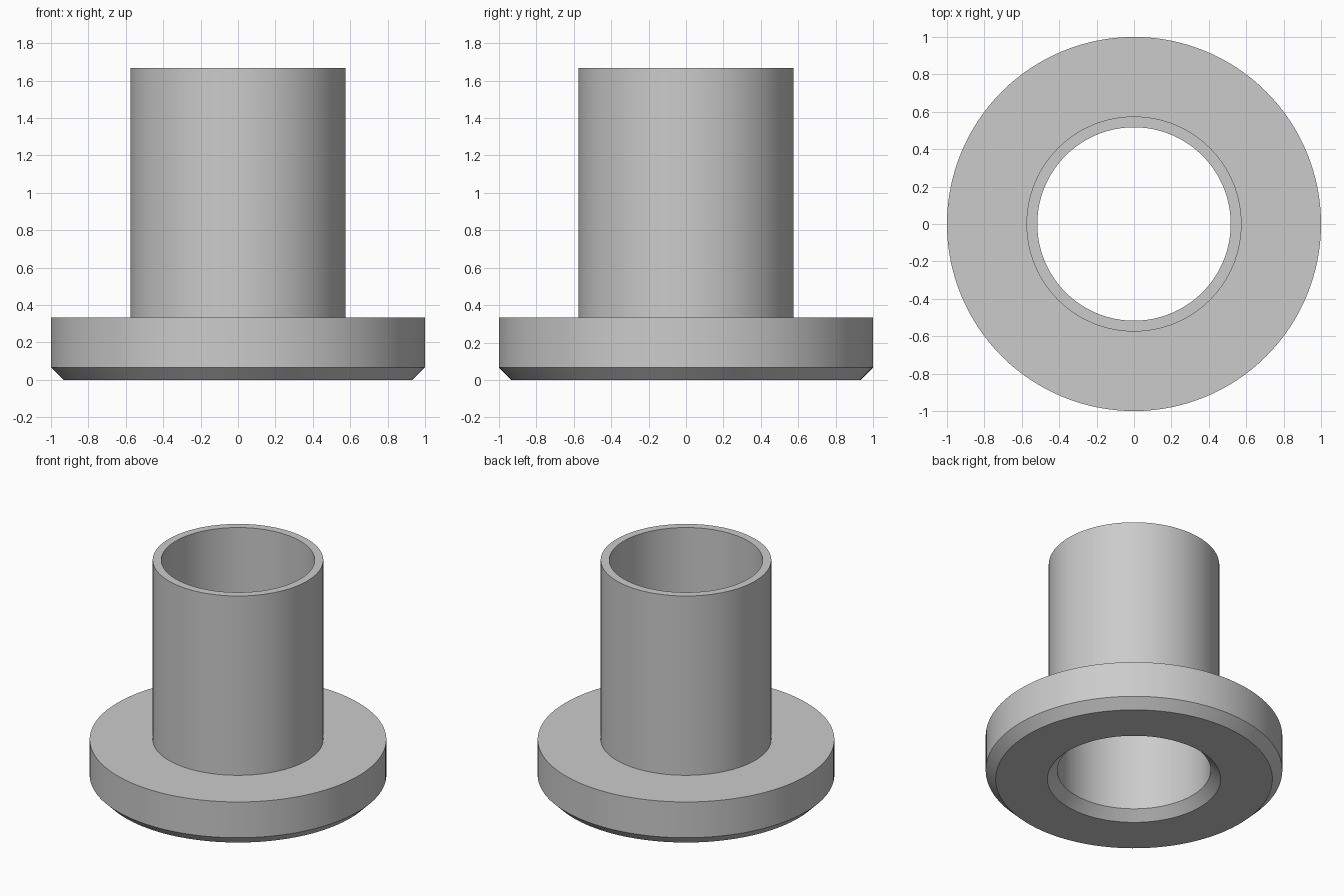
import bpy
import bmesh
import math

# Remove the default cube only
cube = bpy.data.objects.get("Cube")
if cube:
    bpy.data.objects.remove(cube, do_unlink=True)

# Plain grey material
GREY = (0.6, 0.6, 0.6, 1.0)
grey = bpy.data.materials.new("plain grey")
grey.use_nodes = True
grey.diffuse_color = GREY
grey.node_tree.nodes["Principled BSDF"].inputs["Base Color"].default_value = GREY

# Main dimensions
FLANGE_R, TUBE_R, BORE_R = 1.0, 0.575, 0.517
FLANGE_H, TOTAL_H, CHAMFER = 0.333, 1.667, 0.067
SEGMENTS = 128


def lathe(name, profile, material):
    """Revolve a closed (radius, height) profile around z."""
    bm = bmesh.new()
    verts = [bm.verts.new((r, 0, z)) for r, z in profile]
    edges = [bm.edges.new((a, b)) for a, b in zip(verts, verts[1:] + verts[:1])]
    bmesh.ops.spin(bm, geom=verts + edges, cent=(0, 0, 0), axis=(0, 0, 1),
                   angle=math.tau, steps=SEGMENTS, use_merge=True)
    bmesh.ops.remove_doubles(bm, verts=bm.verts, dist=0.0001)
    bmesh.ops.recalc_face_normals(bm, faces=bm.faces)
    mesh = bpy.data.meshes.new(name)
    bm.to_mesh(mesh)
    bm.free()
    mesh.materials.append(material)
    obj = bpy.data.objects.new(name, mesh)
    bpy.context.collection.objects.link(obj)
    bpy.ops.object.select_all(action="DESELECT")
    obj.select_set(True)
    bpy.context.view_layer.objects.active = obj
    bpy.ops.object.shade_smooth_by_angle(angle=math.radians(30))
    return obj


# Flanged sleeve: chamfered flange, thin tube, through bore with chamfered mouth
lathe("flanged_sleeve", [
    (BORE_R + CHAMFER, 0),
    (FLANGE_R - CHAMFER, 0),
    (FLANGE_R, CHAMFER),
    (FLANGE_R, FLANGE_H),
    (TUBE_R, FLANGE_H),
    (TUBE_R, TOTAL_H),
    (BORE_R, TOTAL_H),
    (BORE_R, CHAMFER),
], grey)
